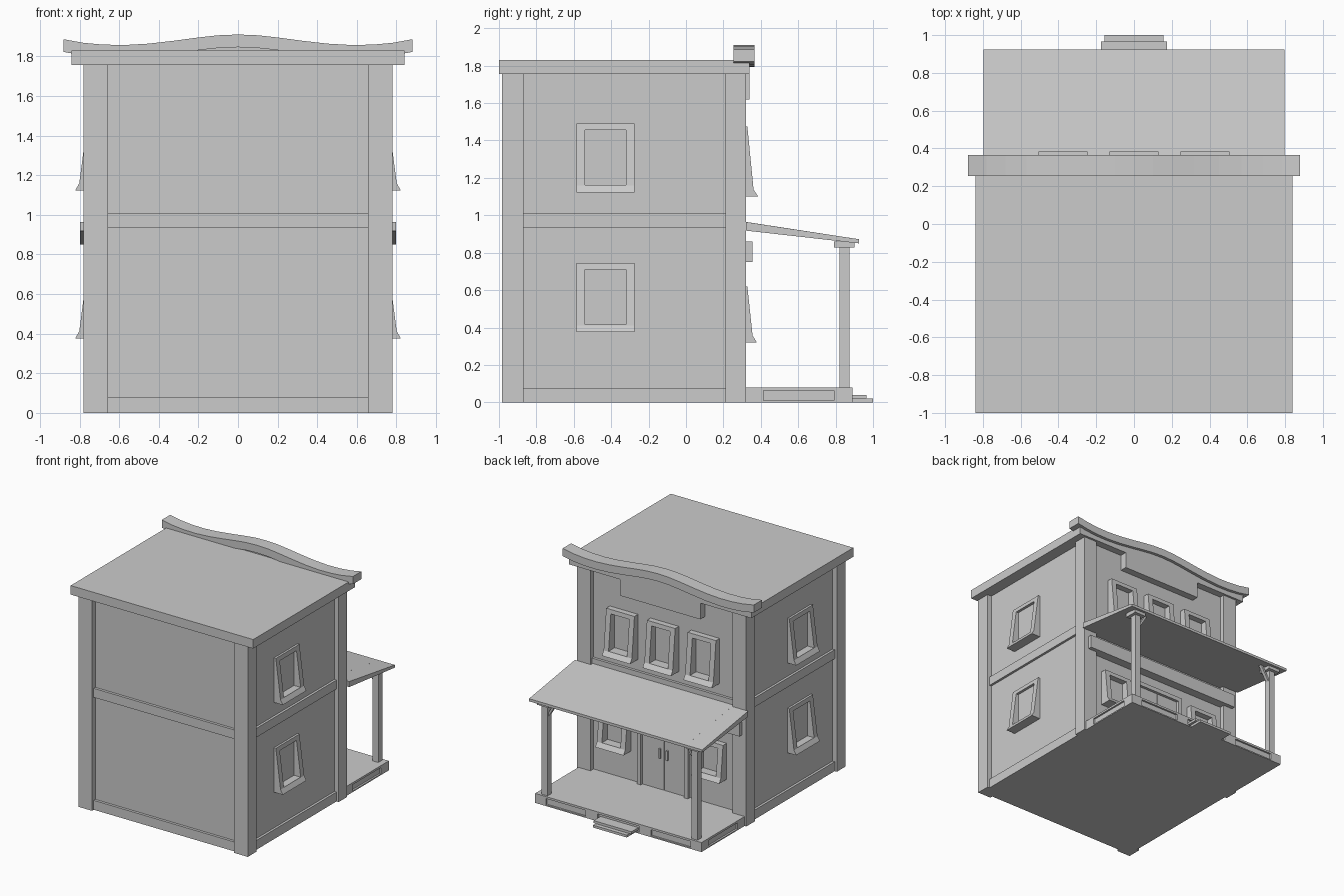
import bpy, bmesh
from mathutils import Vector

if "Cube" in bpy.data.objects:
    bpy.data.objects.remove(bpy.data.objects["Cube"])


def mesh(name, verts, faces):
    me = bpy.data.meshes.new(name)
    me.from_pydata([tuple(v) for v in verts], [], faces)
    bm = bmesh.new()
    bm.from_mesh(me)
    bmesh.ops.recalc_face_normals(bm, faces=bm.faces)
    bm.to_mesh(me)
    bm.free()
    ob = bpy.data.objects.new(name, me)
    bpy.context.collection.objects.link(ob)
    return ob


def prism(name, a, b):
    """Solid between two matching closed outlines."""
    n = len(a)
    faces = [tuple(range(n)), tuple(range(n, 2 * n))]
    faces += [(i, (i + 1) % n, n + (i + 1) % n, n + i) for i in range(n)]
    return mesh(name, a + b, faces)


def box(name, x0, x1, y0, y1, z0, z1):
    q = [(x0, y0), (x1, y0), (x1, y1), (x0, y1)]
    return prism(name, [(x, y, z0) for x, y in q], [(x, y, z1) for x, y in q])


def profile_x(name, pts, x0, x1):
    return prism(name, [(x0, y, z) for y, z in pts], [(x1, y, z) for y, z in pts])


def profile_y(name, pts, y0, y1):
    return prism(name, [(x, y0, z) for x, z in pts], [(x, y1, z) for x, z in pts])


def window(name, origin, along, out, w, h, dt, db, ds):
    """Tapered picture frame on a wall with a flared sill; origin = bottom middle."""
    o, u, n, up = Vector(origin), Vector(along), Vector(out), Vector((0, 0, 1))

    def P(a, d, z):
        return o + u * a + n * d + up * z

    def depth(z):
        return db + (dt - db) * z / h
    b, hw = 0.045, w / 2
    outer = [(-hw, 0), (hw, 0), (hw, h), (-hw, h)]
    inner = [(-hw + b, 0.04), (hw - b, 0.04), (hw - b, h - 0.035), (-hw + b, h - 0.035)]
    rings = [[P(a, depth(z), z) for a, z in outer], [P(a, depth(z), z) for a, z in inner],
             [P(a, -0.01, z) for a, z in inner], [P(a, -0.01, z) for a, z in outer]]
    faces = [(4 * r + i, 4 * r + (i + 1) % 4, 4 * ((r + 1) % 4) + (i + 1) % 4, 4 * ((r + 1) % 4) + i)
             for r in range(4) for i in range(4)]
    mesh(name + "_frame", sum(rings, []), faces)
    sill = [(0, 0), (ds, 0), (ds - 0.004, 0.008), (depth(0.037), 0.037), (0, 0.037)]
    prism(name + "_sill", [P(-hw, d, z) for d, z in sill], [P(hw, d, z) for d, z in sill])


SX, YB, YF = 0.74, -0.94, 0.28      # recessed wall planes

# main walls, corner posts
box("walls", -SX, SX, YB, YF, 0, 1.77)
for s in (-1, 1):
    xa, xb = sorted((s * 0.655, s * 0.78))
    box("back_corner_post", xa, xb, -0.985, -0.87, 0, 1.77)
    box("front_corner_post", xa, xb, 0.21, 0.322, 0, 1.77)

# baseboards and mid bands around the house
for label, z0, z1 in (("baseboard", 0, 0.078), ("floor_band", 0.935, 1.01)):
    box(label, -0.76, 0.76, -0.962, 0.302, z0, z1)

# flat roof and curved front cornice
box("roof", -0.84, 0.84, -1.0, 0.34, 1.755, 1.83)
half = [(0, 1.91), (0.1, 1.906), (0.2, 1.895), (0.32, 1.879), (0.45, 1.864),
        (0.57, 1.857), (0.68, 1.859), (0.78, 1.868), (0.88, 1.886)]
top = [(-x, z) for x, z in half[:0:-1]] + half
n = len(top)
cv = [(x, y, z - dz) for x, z in top for y, dz in ((0.255, 0), (0.365, 0), (0.365, 0.064), (0.255, 0.064))]
cf = [(0, 1, 2, 3), tuple(range(4 * n - 4, 4 * n))]
cf += [(4 * i + k, 4 * i + (k + 1) % 4, 4 * i + 4 + (k + 1) % 4, 4 * i + 4 + k)
       for i in range(n - 1) for k in range(4)]
mesh("curved_cornice", cv, cf)
profile_y("cornice_filler", [(-0.28, 1.82), (0.28, 1.82), (0.2, 1.84), (0, 1.86), (-0.2, 1.84)], 0.27, 0.34)
box("blank_front_board", -0.37, 0.37, 0.27, 0.34, 1.62, 1.76)

# windows
for x in (-0.375, 0, 0.375):
    window("upper_front_window", (x, YF, 1.10), (1, 0, 0), (0, 1, 0), 0.26, 0.375, 0.048, 0.085, 0.105)
for s in (-1, 1):
    window("lower_front_window", (s * 0.44, YF, 0.32), (1, 0, 0), (0, 1, 0), 0.26, 0.30, 0.048, 0.08, 0.098)
    for z in (0.375, 1.122):
        window("side_window", (s * SX, -0.43, z), (0, 1, 0), (s, 0, 0), 0.31, 0.37, 0.018, 0.066, 0.082)

# double door
for s in (-1, 1):
    xa, xb = sorted((s * 0.2, s * 0.235))
    box("door_jamb", xa, xb, 0.27, 0.31, 0.07, 0.66)
    xa, xb = sorted((s * 0.003, s * 0.2))
    box("door_leaf", xa, xb, 0.27, 0.287, 0.07, 0.63)
    xa, xb = sorted((s * 0.027, s * 0.041))
    box("door_handle", xa, xb, 0.28, 0.305, 0.34, 0.42)
box("door_lintel", -0.235, 0.235, 0.27, 0.31, 0.625, 0.66)
box("wall_board_above_door", -0.74, 0.74, 0.27, 0.355, 0.75, 0.86)

# porch roof
profile_x("porch_roof", [(0.275, 0.925), (0.275, 0.971), (0.325, 0.964), (0.925, 0.872), (0.925, 0.85)],
          -0.65, 0.65)
profile_x("porch_roof_full_width", [(0.322, 0.918), (0.322, 0.964), (0.925, 0.872), (0.925, 0.85)],
          -0.797, 0.797)

# porch posts, caps and braces
for s in (-1, 1):
    c = s * 0.69
    box("porch_post", c - 0.027, c + 0.027, 0.82, 0.873, 0.07, 0.84)
    box("porch_post_cap", c - 0.053, c + 0.053, 0.79, 0.90, 0.827, 0.86)
    profile_y("porch_brace", [(c - s * 0.02, 0.725), (c - s * 0.02, 0.755),
                              (c - s * 0.085, 0.865), (c - s * 0.105, 0.865)], 0.832, 0.86)

# porch deck, apron and corner blocks
box("porch_deck", -0.765, 0.765, 0.28, 0.89, 0.062, 0.079)
box("porch_apron", -0.75, 0.75, 0.28, 0.875, 0.0, 0.065)
box("porch_base_rim", -0.765, 0.765, 0.28, 0.89, 0.0, 0.01)
for s in (-1, 1):
    xa, xb = sorted((s * 0.665, s * 0.765))
    box("deck_corner_block", xa, xb, 0.79, 0.89, 0, 0.07)
    box("deck_wall_block", xa, xb, 0.28, 0.415, 0, 0.07)
    xa, xb = sorted((s * 0.19, s * 0.30))
    box("deck_step_block", xa, xb, 0.79, 0.89, 0, 0.07)

# entry steps
box("upper_step", -0.175, 0.175, 0.87, 0.966, 0.02, 0.04)
box("lower_step", -0.155, 0.155, 0.87, 1.0, 0.0, 0.02)
